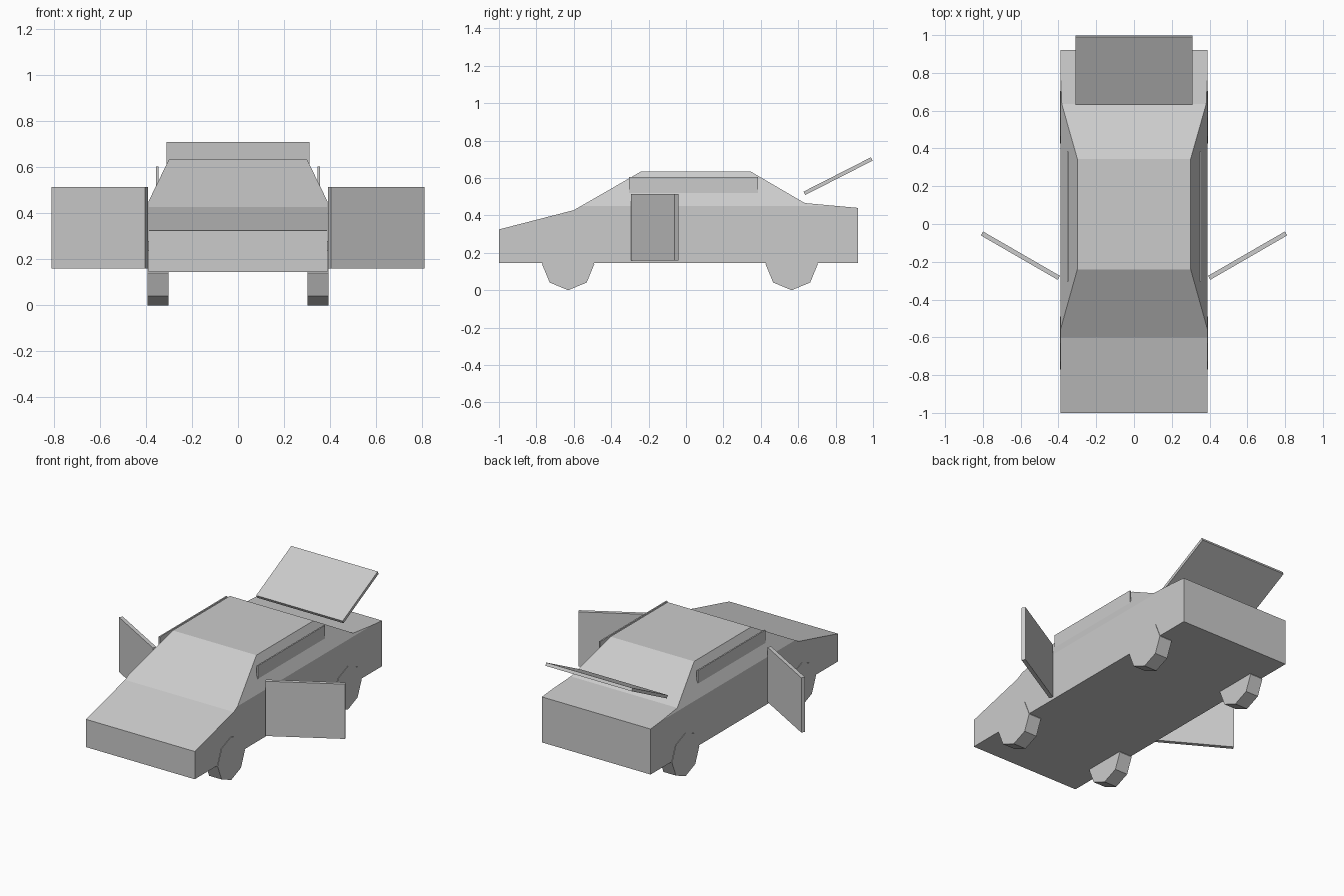
import bpy, bmesh, math
from mathutils import Matrix

if "Cube" in bpy.data.objects:
    bpy.data.objects.remove(bpy.data.objects["Cube"])

grey = bpy.data.materials.new("plain grey")
grey.diffuse_color = (0.6, 0.6, 0.6, 1)
grey.use_nodes = True
grey.node_tree.nodes["Principled BSDF"].inputs["Base Color"].default_value = grey.diffuse_color


def finish(name, bm):
    bmesh.ops.recalc_face_normals(bm, faces=bm.faces[:])
    me = bpy.data.meshes.new(name)
    bm.to_mesh(me)
    bm.free()
    me.materials.append(grey)
    ob = bpy.data.objects.new(name, me)
    bpy.context.collection.objects.link(ob)
    return ob


def box(name, size, loc, axis='Z', deg=0):
    bm = bmesh.new()
    m = (Matrix.Translation(loc) @ Matrix.Rotation(math.radians(deg), 4, axis)
         @ Matrix.Diagonal((*size, 1)))
    bmesh.ops.create_cube(bm, size=1, matrix=m)
    return finish(name, bm)


# Car body: side profile (y, z) extruded across x
W, ROOF_W, BELT, ROOF, BASE = 0.39, 0.30, 0.45, 0.635, 0.145
profile = [(-1, BASE), (-1, 0.325), (-0.6, 0.428), (-0.24, ROOF), (0.345, ROOF),
           (0.635, 0.466), (0.92, 0.44), (0.92, BASE)]
bm = bmesh.new()
face = bm.faces.new([bm.verts.new((-W, y, z)) for y, z in profile])
ext = bmesh.ops.extrude_face_region(bm, geom=[face])
bmesh.ops.translate(bm, vec=(2 * W, 0, 0),
                    verts=[v for v in ext["geom"] if isinstance(v, bmesh.types.BMVert)])
bmesh.ops.recalc_face_normals(bm, faces=bm.faces[:])

# Slanted cabin sides: slice off the upper side corners
for s in (-1, 1):
    cut = bmesh.ops.bisect_plane(
        bm, geom=bm.verts[:] + bm.edges[:] + bm.faces[:], dist=1e-5,
        plane_co=(s * W, 0, BELT),
        plane_no=(s * (ROOF - BELT), 0, W - ROOF_W), clear_outer=True)
    bmesh.ops.holes_fill(bm, edges=[e for e in bm.edges if e.is_boundary], sides=0)
finish("car_body", bm)

# Eight-sided wheels, a point at the bottom
for end, y in (("front", -0.63), ("rear", 0.565)):
    for side, s in (("left", -1), ("right", 1)):
        bm = bmesh.new()
        bmesh.ops.create_cone(
            bm, cap_ends=True, segments=8, radius1=0.14, radius2=0.14, depth=0.09,
            matrix=Matrix.Translation((s * 0.348, y, 0.14)) @ Matrix.Rotation(math.pi / 2, 4, 'Y'))
        finish(f"{end}_{side}_wheel", bm)

# Open doors and side window plates
for side, s in (("left", -1), ("right", 1)):
    box(f"{side}_door", (0.47, 0.024, 0.355), (s * 0.6015, -0.1675, 0.3375), 'Z', s * 30)
    box(f"{side}_window", (0.009, 0.69, 0.12), (s * 0.351, 0.04, 0.545))

# Raised boot lid
box("boot_lid", (0.62, 0.404, 0.02), (0, 0.8135, 0.61), 'X', 27)
